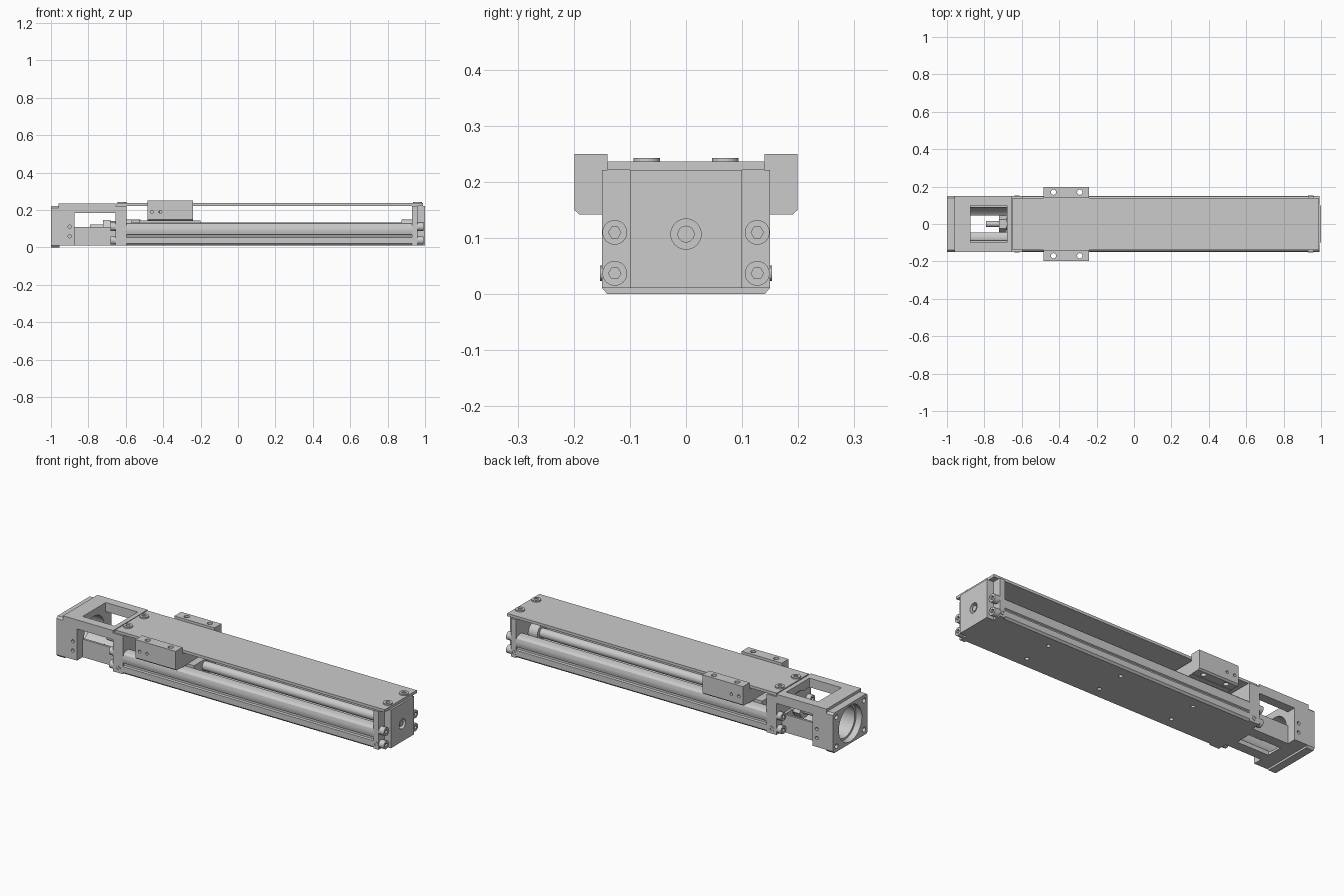
import bpy, bmesh, math
from mathutils import Matrix, Vector

if "Cube" in bpy.data.objects:
    bpy.data.objects.remove(bpy.data.objects["Cube"])

AXIS_Z = 0.107
ROT = {'x': Matrix.Rotation(math.pi / 2, 4, 'Y'),
       'y': Matrix.Rotation(math.pi / 2, 4, 'X'),
       'z': Matrix.Identity(4)}


def finish(name, bm):
    bmesh.ops.recalc_face_normals(bm, faces=bm.faces)
    me = bpy.data.meshes.new(name)
    bm.to_mesh(me)
    bm.free()
    ob = bpy.data.objects.new(name, me)
    bpy.context.collection.objects.link(ob)
    return ob


def box(name, x, y, z):
    bm = bmesh.new()
    bmesh.ops.create_cube(bm, size=1)
    for v in bm.verts:
        v.co = Vector([r[0] + (c + 0.5) * (r[1] - r[0]) for c, r in zip(v.co, (x, y, z))])
    return finish(name, bm)


def cyl(name, axis, center, r, length, sides=32, r2=None):
    bm = bmesh.new()
    bmesh.ops.create_cone(bm, cap_ends=True, segments=sides, radius1=r,
                          radius2=r if r2 is None else r2, depth=length,
                          matrix=Matrix.Translation(center) @ ROT[axis])
    return finish(name, bm)


def extrude_x(name, profile, x0, x1):
    bm = bmesh.new()
    f = bm.faces.new([bm.verts.new((x0, y, z)) for y, z in profile])
    new = bmesh.ops.extrude_face_region(bm, geom=[f])['geom']
    bmesh.ops.translate(bm, vec=(x1 - x0, 0, 0),
                        verts=[g for g in new if isinstance(g, bmesh.types.BMVert)])
    return finish(name, bm)


def mirrored(half):
    return half + [(-y, z) for y, z in reversed(half) if y > 0]


def boolean(ob, tools, op='DIFFERENCE'):
    for t in tools:
        m = ob.modifiers.new('bool', 'BOOLEAN')
        m.object, m.operation, m.solver = t, op, 'EXACT'
    dg = bpy.context.evaluated_depsgraph_get()
    me = bpy.data.meshes.new_from_object(ob.evaluated_get(dg))
    ob.modifiers.clear()
    ob.data = me
    for t in tools:
        bpy.data.objects.remove(t)
    return ob


def bolt(name, axis, center, r, length, out=1):
    head = cyl(name, axis, center, r, length)
    tip = Vector(center)
    tip['xyz'.index(axis)] += out * length / 2
    return boolean(head, [cyl('cut', axis, tip, r * 0.5, length, 6)])


# Base rail: U channel with grooves in its sides
rail = extrude_x('base_rail', mirrored([
    (0, .011), (.14, .011), (.15, .021), (.15, .053), (.139, .056), (.139, .066),
    (.146, .07), (.15, .085), (.15, .1), (.146, .116), (.136, .126), (.12, .13),
    (.1, .13), (.1, .105), (.088, .098), (.088, .082), (.1, .075), (.1, .045),
    (0, .045)]), -0.62, 0.935)
boolean(rail, [cyl('cut', 'z', (x, y, .02), .011, .09, 20)
               for x in (-.3, .15, .6) for y in (-.08, .08)])

# End block with central boss and bearing bore
end = box('end_block', (.93, .96), (-.15, .15), (.011, .221))
boolean(end, [box('boss', (.95, 1), (-.1, .1), (.011, .221))], 'UNION')
boolean(end, [cyl('cut', 'x', (1, 0, AXIS_Z), .027, .06)])
cyl('end_bearing', 'x', (.905, 0, AXIS_Z), .043, .06)

# Drive-side bearing block
drive = box('drive_block', (-.655, -.595), (-.15, .15), (.011, .221))
cyl('drive_bearing', 'x', (-.585, 0, AXIS_Z), .043, .05)

# Motor housing: flange, cradle and windowed roof
housing = box('motor_housing', (-.96, -.875), (-.15, .15), (.011, .235))
roof = box('roof', (-.9, -.655), (-.15, .15), (.185, .235))
cradle = box('cradle', (-.9, -.655), (-.1, .1), (.011, .11))
face = extrude_x('face', mirrored([(0, 0), (.14, 0), (.15, .011), (.15, .21),
                                   (.14, .22), (0, .22)]), -1, -.955)
boolean(housing, [roof, cradle, face], 'UNION')
boolean(housing, [
    cyl('cut', 'x', (-.84, 0, .11), .088, .34, 48),
    cyl('cut', 'x', (-.99, 0, .11), .1, .05, 48),
    box('cut', (-.875, -.68), (-.1, .1), (.11, .3)),
    box('cut', (-.875, -.68), (-.045, .045), (-.1, .1))]
    + [cyl('cut', 'x', (-.98, y, z), .013, .07, 20)
       for y in (-.12, .12) for z in (.03, .19)]
    + [cyl('cut', 'y', (-.9, y, z), .009, .03, 16)
       for y in (-.15, .15) for z in (.06, .11)])

# Ball screw, motor-end shaft and lock nut
cyl('ball_screw', 'x', (.165, 0, AXIS_Z), .025, 1.55)
cyl('drive_shaft', 'x', (-.7, 0, AXIS_Z), .016, .18)
cyl('lock_nut', 'x', (-.703, 0, AXIS_Z), .046, .04, 6)
cyl('shaft_spacer', 'x', (-.67, 0, AXIS_Z), .033, .04)
cyl('end_shaft', 'x', (.965, 0, AXIS_Z), .015, .06)

# Carriage running inside the rail, with grease nipple
slider = box('carriage_slider', (-.53, -.2), (-.096, .096), (.055, .143))
boolean(slider, [cyl('cut', 'x', (-.36, 0, AXIS_Z), .026, .5)])
cyl('grease_nipple', 'x', (-.545, -.06, .138), .01, .05, 16)
box('carriage_bridge', (-.485, -.24), (-.145, .145), (.14, .212))

# Side mounting blocks of the carriage
for s, side in ((-1, 'front'), (1, 'back')):
    block = extrude_x('mount_block_' + side, [(s * y, z) for y, z in (
        (.14, .142), (.19, .142), (.199, .15), (.199, .25), (.14, .25))], -.485, -.24)
    boolean(block, [cyl('cut', 'z', (x, s * .17, .2), .014, .2, 24) for x in (-.43, -.29)]
            + [cyl('cut', 'y', (x, s * .199, .19), .008, .04, 16) for x in (-.46, -.415)])

# Top cover
box('top_cover', (-.65, .99), (-.14, .14), (.221, .236))

# Bolts at both ends, on the cover and in the block sides
for y in (-.07, .07):
    for x in (-.62, .96):
        bolt('cover_screw', 'z', (x, y, .2385), .024, .009)
for s in (-1, 1):
    for z in (.037, .11):
        bolt('end_bolt', 'x', (.974, s * .127, z), .022, .034)
        bolt('drive_bolt', 'x', (-.667, s * .127, z), .022, .03, -1)
    for x in (-.625, .945):
        bolt('side_screw', 'y', (x, s * .149, .037), .014, .008, s)

# Smooth the round surfaces, keep edges sharp
bpy.ops.object.select_all(action='SELECT')
bpy.context.view_layer.objects.active = rail
bpy.ops.object.shade_smooth_by_angle(angle=math.radians(30))
